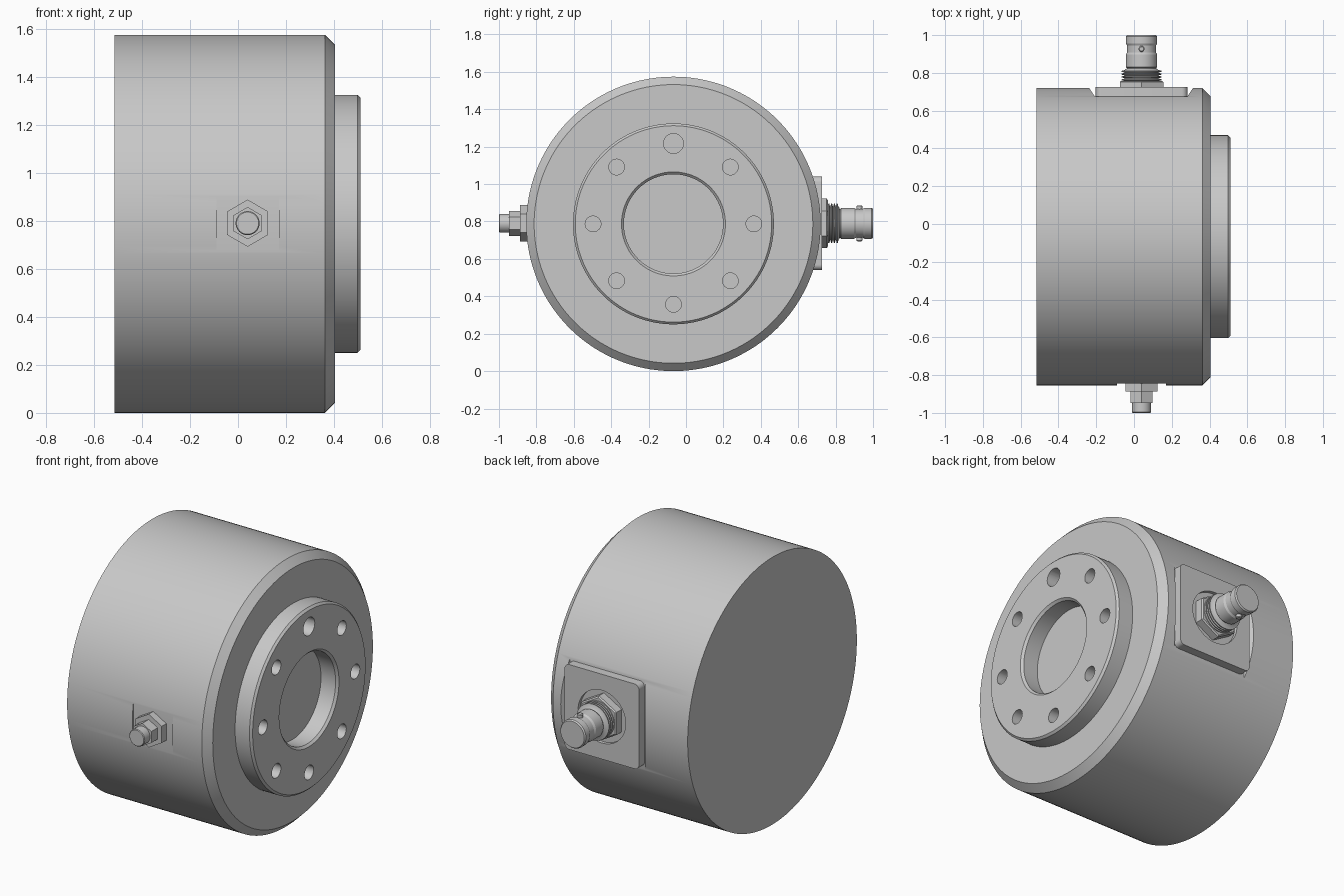
import bpy, bmesh
from math import sin, cos, pi, radians
from mathutils import Vector

if "Cube" in bpy.data.objects:
    bpy.data.objects.remove(bpy.data.objects["Cube"])

CY, CZ = -0.067, 0.787      # main axis (along x)
PX, PZ = 0.04, 0.79         # axis of the two side fittings (along y)

metal = bpy.data.materials.new("light grey metal")
metal.diffuse_color = (0.58, 0.58, 0.58, 1)
metal.use_nodes = True
metal.node_tree.nodes["Principled BSDF"].inputs["Base Color"].default_value = metal.diffuse_color


def finish(bm, name):
    bmesh.ops.recalc_face_normals(bm, faces=bm.faces)
    me = bpy.data.meshes.new(name)
    bm.to_mesh(me)
    bm.free()
    me.materials.append(metal)
    ob = bpy.data.objects.new(name, me)
    bpy.context.collection.objects.link(ob)
    return ob


def lathe(name, profile, axis, centre, segs=64):
    """Revolve (position, radius) pairs about an axis, capping both ends."""
    bm = bmesh.new()
    rings = []
    for a, r in profile:
        ring = []
        for i in range(segs):
            c, s = r * cos(2 * pi * i / segs), r * sin(2 * pi * i / segs)
            p = {'x': (a, s, c), 'y': (s, a, c), 'z': (s, c, a)}[axis]
            ring.append(bm.verts.new(Vector(p) + Vector(centre)))
        rings.append(ring)
    for r0, r1 in zip(rings, rings[1:]):
        for i in range(segs):
            j = (i + 1) % segs
            bm.faces.new((r0[i], r0[j], r1[j], r1[i]))
    bm.faces.new(rings[0])
    bm.faces.new(rings[-1])
    return finish(bm, name)


def prism(name, outline, z0, z1):
    """Extrude an xy outline along z."""
    bm = bmesh.new()
    lo = [bm.verts.new((x, y, z0)) for x, y in outline]
    hi = [bm.verts.new((x, y, z1)) for x, y in outline]
    bm.faces.new(lo)
    bm.faces.new(hi)
    for i in range(len(lo)):
        j = (i + 1) % len(lo)
        bm.faces.new((lo[i], lo[j], hi[j], hi[i]))
    return finish(bm, name)


def cut(ob, cutter):
    mod = ob.modifiers.new("cut", 'BOOLEAN')
    mod.operation = 'DIFFERENCE'
    mod.solver = 'EXACT'
    mod.object = cutter
    bpy.context.view_layer.objects.active = ob
    bpy.ops.object.modifier_apply(modifier=mod.name)
    bpy.data.objects.remove(cutter)


# main drum with chamfered rim, raised boss and central bore
body = lathe("drum_body", [
    (-0.515, 0.787), (0.362, 0.787), (0.404, 0.745), (0.404, 0.537),
    (0.498, 0.537), (0.51, 0.525), (0.51, 0.278), (0.497, 0.265),
    (0.402, 0.265)], 'x', (0, CY, CZ), 160)

# eight bolt holes, the top one larger
for k in range(8):
    a = k * pi / 4
    r = 0.053 if k == 0 else 0.042
    cut(body, lathe("hole_cutter", [(0.28, r), (0.6, r)], 'x',
                    (0, CY + 0.43 * sin(a), CZ + 0.43 * cos(a)), 32))

# flats milled into the drum for the connector plate and the front fitting
cut(body, prism("plate_flat_cutter",
                [(-0.207, 0.675), (0.282, 0.675), (0.415, 0.875), (-0.34, 0.875)],
                PZ - 0.45, PZ + 0.45))
cut(body, prism("fitting_flat_cutter",
                [(-0.09, -0.8455), (0.17, -0.8455), (0.175, -0.95), (-0.095, -0.95)],
                PZ - 0.3, PZ + 0.3))

# connector plate with rounded corners and a shallow round recess
bm = bmesh.new()
bmesh.ops.create_cube(bm, size=1)
for v in bm.verts:
    v.co = Vector((PX + v.co.x * 0.485, 0.70 + v.co.y * 0.052, PZ + v.co.z * 0.5))
side = [e for e in bm.edges if abs(e.verts[0].co.y - e.verts[1].co.y) > 0.01]
bmesh.ops.bevel(bm, geom=side, offset=0.03, segments=6, profile=0.5, affect='EDGES')
plate = finish(bm, "connector_plate")
cut(plate, lathe("recess_cutter", [(0.706, 0.155), (0.8, 0.155)], 'y', (PX, 0, PZ)))

# coaxial connector: hex nut, threaded collar, barrel and locking pins
here = (PX, 0, PZ)
lathe("connector_hex_nut", [(0.70, 0.133), (0.752, 0.133), (0.758, 0.124)], 'y', here, 6)
thread = [(0.75, 0.095)]
for k in range(4):
    y = 0.757 + k * 0.015
    thread += [(y, 0.09), (y + 0.004, 0.106), (y + 0.009, 0.106), (y + 0.013, 0.09)]
thread.append((0.822, 0.08))
lathe("connector_thread", thread, 'y', here)
lathe("connector_barrel", [
    (0.80, 0.074), (0.825, 0.078), (0.83, 0.083), (0.897, 0.083), (0.908, 0.077),
    (0.945, 0.077), (0.956, 0.083), (0.992, 0.083), (1.0, 0.077)], 'y', here)
lathe("connector_pins", [(-0.096, 0.011), (-0.092, 0.016), (0.092, 0.016),
                         (0.096, 0.011)], 'z', (PX, 0.927, PZ), 24)

# front fitting: large hex, small hex and round tip
lathe("fitting_large_hex", [(-0.83, 0.098), (-0.888, 0.098)], 'y', here, 6)
lathe("fitting_small_hex", [(-0.88, 0.067), (-0.947, 0.067)], 'y', here, 6)
lathe("fitting_tip", [(-0.94, 0.05), (-0.996, 0.05), (-1.0, 0.046)], 'y', here, 48)

# smooth round walls, keep edges sharp
bpy.ops.object.select_all(action='DESELECT')
for ob in bpy.context.scene.objects:
    ob.select_set(True)
    bpy.context.view_layer.objects.active = ob
bpy.ops.object.shade_smooth_by_angle(angle=radians(25))
